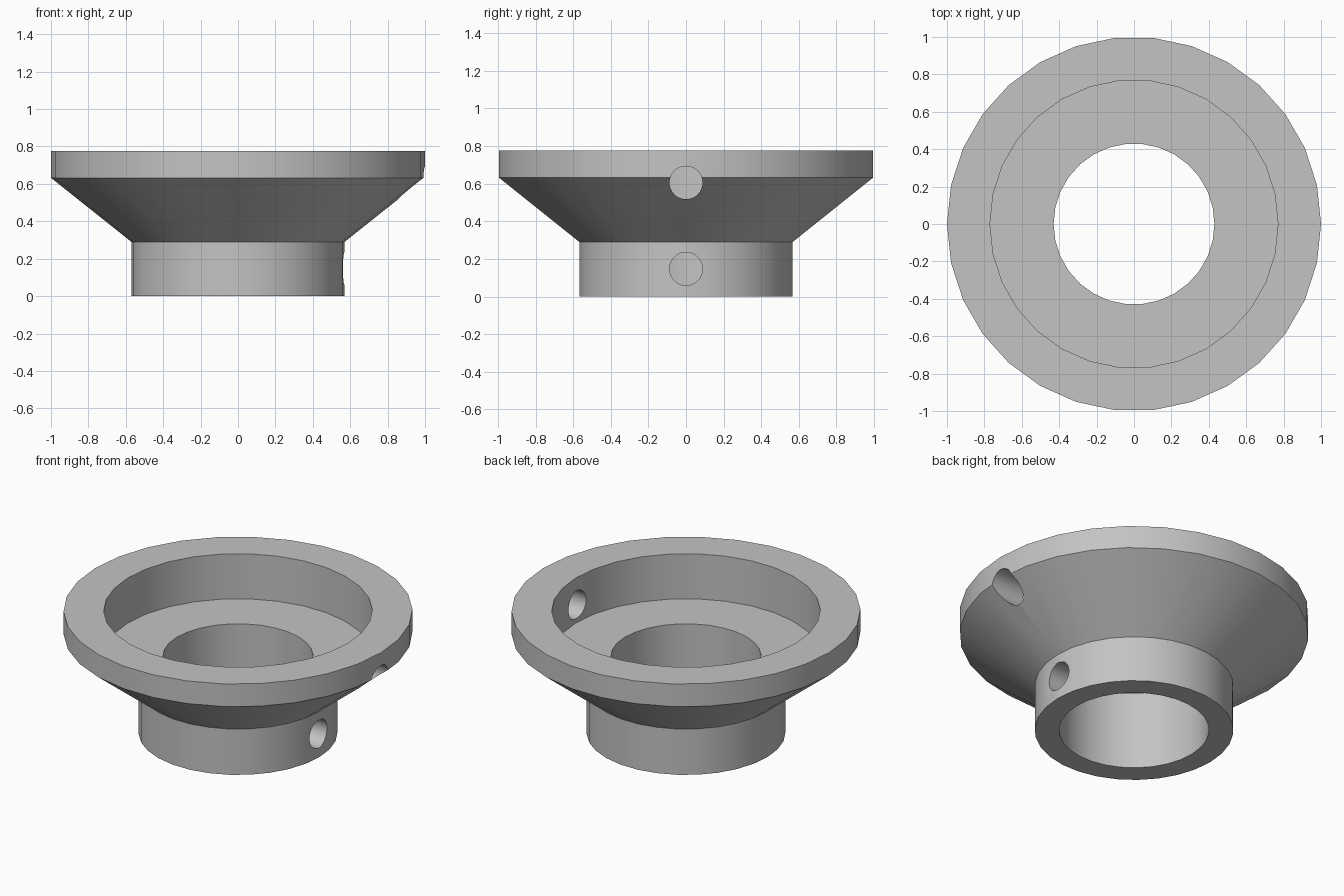
import bpy
import bmesh
import math
from mathutils import Matrix

SIDES = 30

cube = bpy.data.objects.get("Cube")
if cube:
    bpy.data.objects.remove(cube, do_unlink=True)

# Plain grey material
grey = bpy.data.materials.new("plain grey")
grey.use_nodes = True
colour = (0.55, 0.55, 0.55, 1)
grey.diffuse_color = colour
grey.node_tree.nodes["Principled BSDF"].inputs["Base Color"].default_value = colour


def make_object(name, bm):
    bmesh.ops.recalc_face_normals(bm, faces=bm.faces[:])
    mesh = bpy.data.meshes.new(name)
    bm.to_mesh(mesh)
    bm.free()
    mesh.materials.append(grey)
    obj = bpy.data.objects.new(name, mesh)
    bpy.context.collection.objects.link(obj)
    return obj


def lathe(name, profile):
    """Turn a closed (radius, height) profile around the z axis."""
    bm = bmesh.new()
    rings = []
    for i in range(SIDES):
        a = math.tau * i / SIDES
        rings.append([bm.verts.new((r * math.cos(a), r * math.sin(a), z))
                      for r, z in profile])
    n = len(profile)
    for i in range(SIDES):
        here, there = rings[i], rings[(i + 1) % SIDES]
        for j in range(n):
            k = (j + 1) % n
            bm.faces.new((here[j], there[j], there[k], here[k]))
    return make_object(name, bm)


# Flanged body: collar, cone, rim, wide recess and through bore
body = lathe("flanged_collar", [
    (0.43, 0), (0.57, 0), (0.57, 0.29), (1, 0.632),
    (1, 0.775), (0.77, 0.775), (0.77, 0.49), (0.43, 0.49),
])

# Radial screw holes through the +x wall only
for name, height in (("collar_hole_cutter", 0.147), ("rim_hole_cutter", 0.605)):
    bm = bmesh.new()
    place = Matrix.Translation((0.65, 0, height)) @ Matrix.Rotation(math.pi / 2, 4, "Y")
    bmesh.ops.create_cone(bm, cap_ends=True, segments=SIDES, radius1=0.088,
                          radius2=0.088, depth=1.1, matrix=place)
    cutter = make_object(name, bm)
    cutter.hide_render = True
    cutter.hide_viewport = True
    cut = body.modifiers.new(name, "BOOLEAN")
    cut.operation = "DIFFERENCE"
    cut.solver = "EXACT"
    cut.object = cutter

# Apply the cuts, then shade smooth with sharp corners
bpy.context.view_layer.update()
depsgraph = bpy.context.evaluated_depsgraph_get()
cut_mesh = bpy.data.meshes.new_from_object(body.evaluated_get(depsgraph))
body.modifiers.clear()
body.data = cut_mesh
for obj in [o for o in bpy.data.objects if o.name.endswith("cutter")]:
    bpy.data.objects.remove(obj, do_unlink=True)

bpy.ops.object.select_all(action="DESELECT")
body.select_set(True)
bpy.context.view_layer.objects.active = body
bpy.ops.object.shade_smooth_by_angle(angle=math.radians(30))
